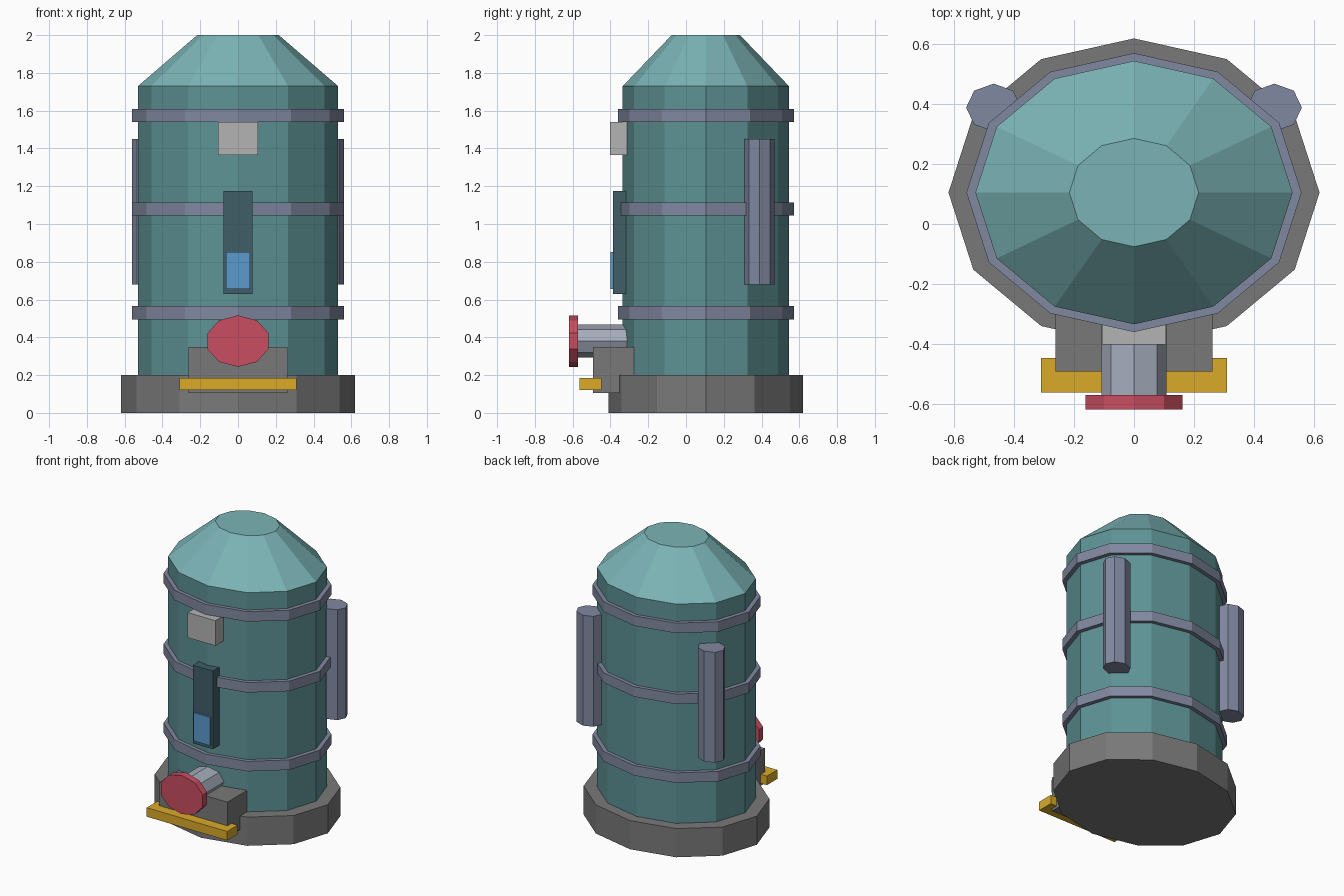
import bpy, bmesh, math

if "Cube" in bpy.data.objects:
    bpy.data.objects.remove(bpy.data.objects["Cube"])

CY = 0.105  # centre of the tank in y


def material(name, rgb):
    m = bpy.data.materials.new(name)
    m.diffuse_color = (*[c ** 2.2 for c in rgb], 1)
    m.use_nodes = True
    m.node_tree.nodes["Principled BSDF"].inputs["Base Color"].default_value = m.diffuse_color
    return m


teal = material("teal", (0.37, 0.57, 0.58))
light_teal = material("light_teal", (0.48, 0.70, 0.71))
steel = material("steel", (0.50, 0.53, 0.62))
pale_steel = material("pale_steel", (0.64, 0.67, 0.73))
dark_grey = material("dark_grey", (0.47, 0.47, 0.47))
light_grey = material("light_grey", (0.70, 0.70, 0.70))
slate = material("slate", (0.26, 0.37, 0.41))
blue = material("blue", (0.36, 0.60, 0.80))
red = material("red", (0.78, 0.31, 0.38))
yellow = material("yellow", (0.85, 0.66, 0.18))


def finish(name, bm, mat):
    bmesh.ops.recalc_face_normals(bm, faces=bm.faces)
    me = bpy.data.meshes.new(name)
    bm.to_mesh(me)
    bm.free()
    me.materials.append(mat)
    ob = bpy.data.objects.new(name, me)
    bpy.context.collection.objects.link(ob)
    return ob


def prism(name, sides, rings, mat, centre=(0, CY), axis='Z', turn=0.0):
    """Loft elliptical rings (height, rx, ry) along Z or Y; centre lies in the ring plane."""
    bm = bmesh.new()
    loops = []
    for h, ra, rb in rings:
        loop = []
        for i in range(sides):
            t = turn + math.tau * i / sides
            a, b = centre[0] + ra * math.cos(t), centre[1] + rb * math.sin(t)
            loop.append(bm.verts.new((a, b, h) if axis == 'Z' else (a, h, b)))
        loops.append(loop)
    for lo, hi in zip(loops, loops[1:]):
        for i in range(sides):
            j = (i + 1) % sides
            bm.faces.new((lo[i], lo[j], hi[j], hi[i]))
    bm.faces.new(loops[0])
    bm.faces.new(loops[-1])
    return finish(name, bm, mat)


def box(name, x, y, z, mat):
    bm = bmesh.new()
    bmesh.ops.create_cube(bm, size=1)
    for v in bm.verts:
        v.co = [(lo + hi) / 2 + c * (hi - lo) for (lo, hi), c in zip((x, y, z), v.co)]
    return finish(name, bm, mat)


# Base, tank body and roof
prism("base", 12, [(0, 0.62, 0.515), (0.2, 0.62, 0.515)], dark_grey)
prism("tank", 12, [(0.15, 0.53, 0.44), (1.73, 0.53, 0.44)], teal)
prism("roof", 12, [(1.73, 0.53, 0.44), (2.0, 0.216, 0.181)], light_teal)

# Hoops around the tank
for i, z in enumerate((0.495, 1.045, 1.54)):
    prism(f"hoop_{i + 1}", 12, [(z, 0.56, 0.466), (z + 0.07, 0.56, 0.466)], steel)

# Upright pipes at the rear corners
for side, label in ((-1, "left"), (1, "right")):
    prism(f"{label}_pipe", 8, [(0.68, 0.092, 0.08), (1.45, 0.092, 0.08)], steel,
          centre=(side * 0.469, 0.389))

# Front panel, gauge window and sign plate
box("gauge_panel", (-0.078, 0.078), (-0.387, -0.29), (0.63, 1.175), slate)
box("gauge_window", (-0.064, 0.064), (-0.4, -0.37), (0.655, 0.852), blue)
box("plate", (-0.107, 0.107), (-0.402, -0.29), (1.365, 1.54), light_grey)

# Outlet: block, spout, valve wheel and step
box("outlet_block", (-0.263, 0.263), (-0.493, -0.25), (0.105, 0.35), dark_grey)
prism("spout", 8, [(-0.59, 0.109, 0.087), (-0.31, 0.109, 0.087)], pale_steel,
      centre=(0, 0.38), axis='Y')
prism("valve_wheel", 10, [(-0.62, 0.17, 0.136), (-0.572, 0.17, 0.136)], red,
      centre=(0, 0.38), axis='Y', turn=math.pi / 2)
box("step", (-0.311, 0.311), (-0.563, -0.448), (0.122, 0.185), yellow)
